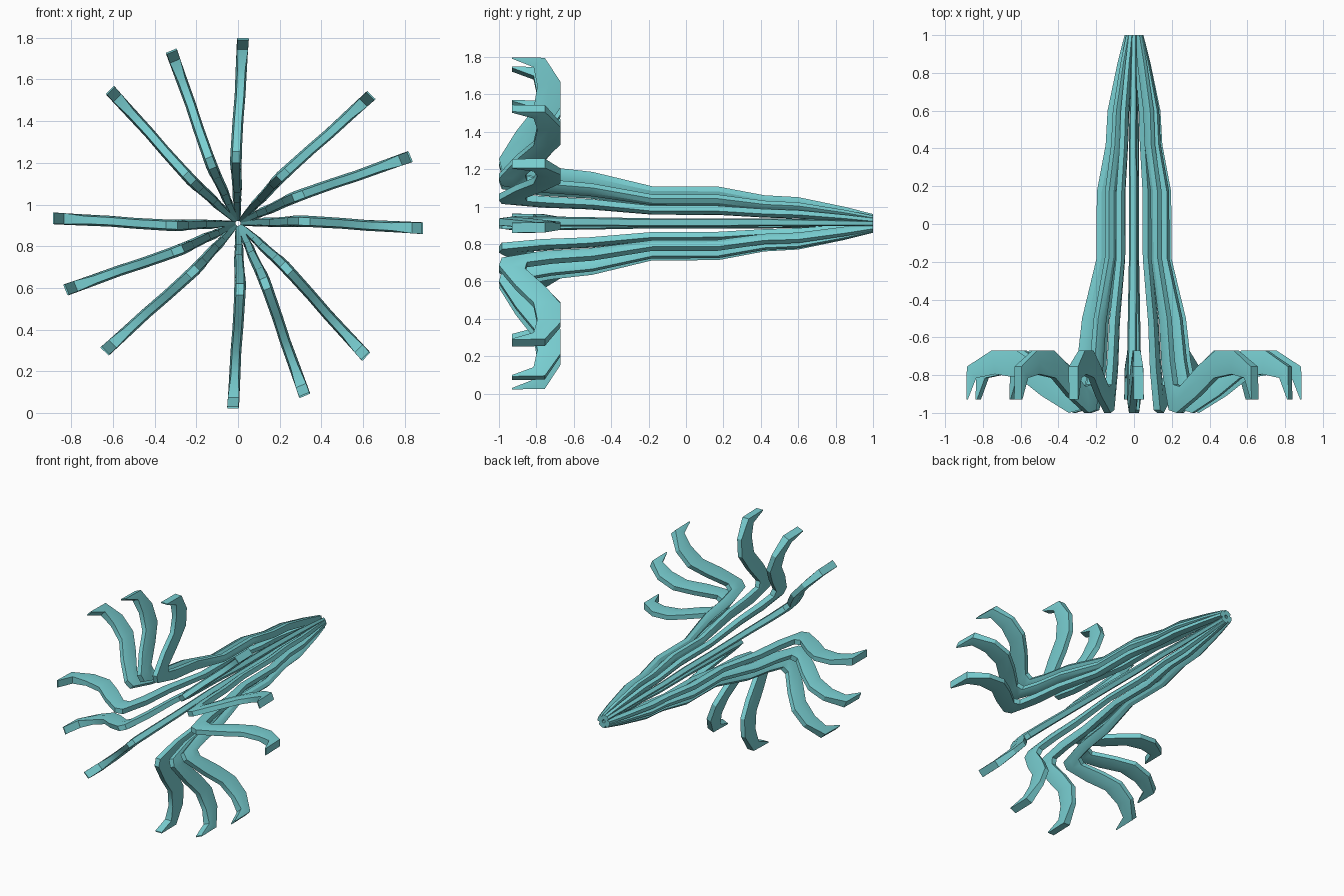
import bpy, bmesh, math

if "Cube" in bpy.data.objects:
    bpy.data.objects.remove(bpy.data.objects["Cube"])

teal = bpy.data.materials.new("teal")
teal.diffuse_color = (0.19, 0.62, 0.64, 1)
teal.use_nodes = True
teal.node_tree.nodes["Principled BSDF"].inputs["Base Color"].default_value = teal.diffuse_color

CZ = 0.91  # height of the central axis

# outer radius, outer y, inner radius, inner y, half width, sideways drift
SECTIONS = [
    (.050, 1.00, .012, 1.00, .013, .000),
    (.088, .85, .038, .85, .016, .002),
    (.140, .60, .088, .60, .020, .004),
    (.150, .42, .100, .42, .021, .006),
    (.197, .17, .145, .17, .023, .004),
    (.198, -.18, .148, -.18, .023, .004),
    (.275, -.50, .215, -.52, .025, .008),
    (.300, -.72, .238, -.77, .027, .010),
    (.325, -.85, .290, -.985, .028, .010),
    (.370, -.86, .345, -1.00, .027, .008),
    (.500, -.75, .490, -.91, .026, .000),
    (.620, -.67, .610, -.815, .026, -.010),
    (.755, -.67, .735, -.795, .027, -.016),
    (.885, -.755, .835, -.815, .028, -.022),
    (.888, -.93, .880, -.93, .028, -.024),
]


def make_tentacle(name, angle):
    """Loft six-sided sections along a bent arm and turn it about the y axis."""
    bm = bmesh.new()
    c, s = math.cos(angle), math.sin(angle)
    rings = []
    for i, (ro, yo, ri, yi, w, drift) in enumerate(SECTIONS):
        e = .95 if i > 12 else .68
        ring = []
        for f, side in ((0, -e), (0, e), (.5, 1), (1, e), (1, -e), (.5, -1)):
            r = ro + (ri - ro) * f
            y = yo + (yi - yo) * f
            t = side * w + drift
            ring.append(bm.verts.new((r * c - t * s, y, CZ + r * s + t * c)))
        rings.append(ring)
    for a, b in zip(rings, rings[1:]):
        for k in range(6):
            n = (k + 1) % 6
            bm.faces.new((a[k], a[n], b[n], b[k]))
    bm.faces.new(rings[0])
    bm.faces.new(rings[-1][::-1])
    bmesh.ops.recalc_face_normals(bm, faces=bm.faces[:])
    mesh = bpy.data.meshes.new(name)
    bm.to_mesh(mesh)
    bm.free()
    mesh.materials.append(teal)
    ob = bpy.data.objects.new(name, mesh)
    bpy.context.collection.objects.link(ob)
    bpy.ops.object.select_all(action='DESELECT')
    ob.select_set(True)
    bpy.context.view_layer.objects.active = ob
    bpy.ops.object.shade_smooth_by_angle(angle=math.radians(30))


# four groups of three hooked arms
for group in range(4):
    for k in range(3):
        make_tentacle(f"hooked_arm_{group * 3 + k + 1}",
                      math.radians(group * 90 + k * 22.7))
